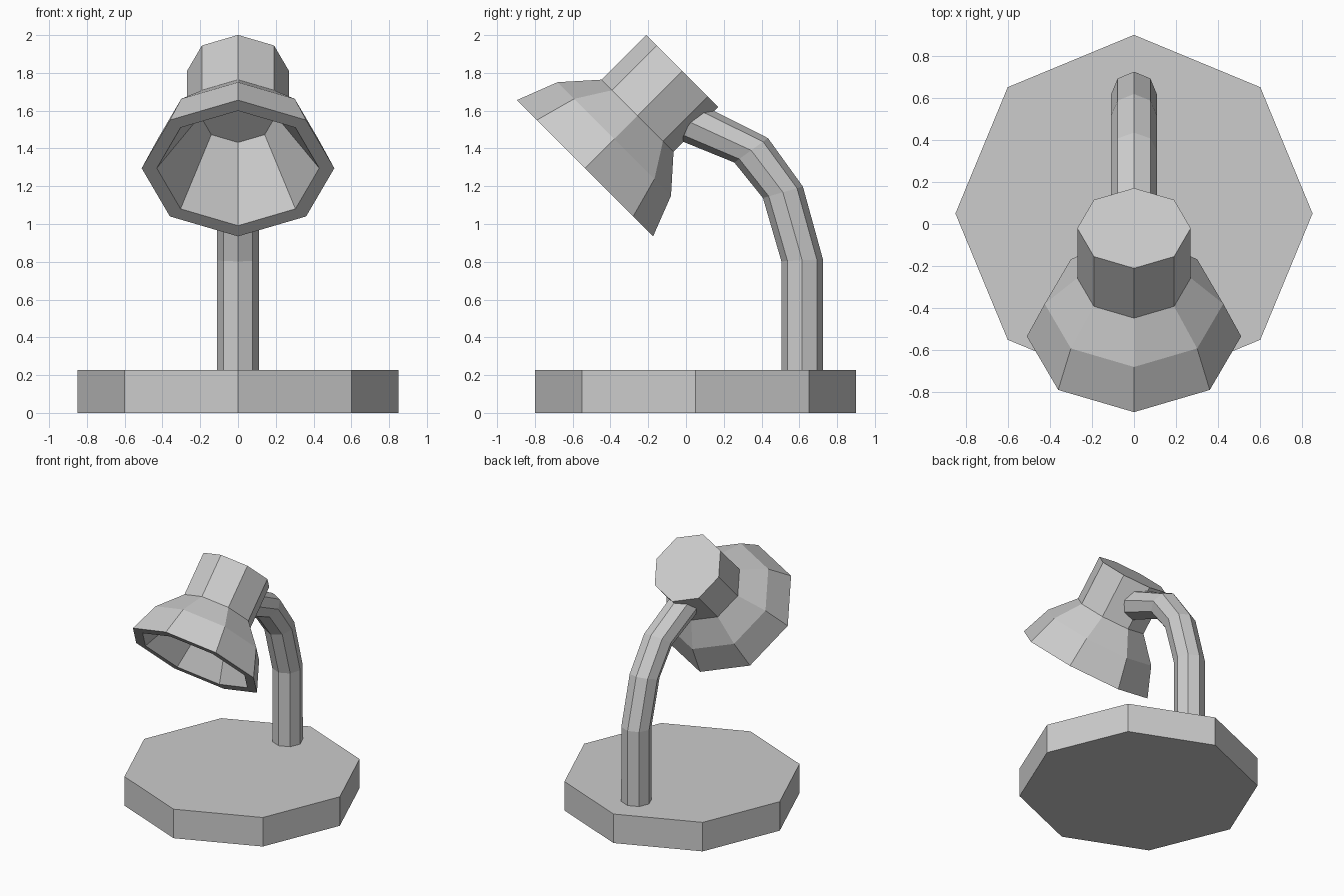
import bpy
import bmesh
from math import sin, cos, pi, radians

cube = bpy.data.objects.get("Cube")
if cube:
    bpy.data.objects.remove(cube, do_unlink=True)

SIDES = 8

grey = bpy.data.materials.new("light grey")
grey.use_nodes = True
colour = (0.604, 0.604, 0.604, 1)
grey.diffuse_color = colour
grey.node_tree.nodes["Principled BSDF"].inputs["Base Color"].default_value = colour


def loft(name, sections):
    """Join octagonal sections (y, z, tilt in degrees, radius) into a closed solid."""
    bm = bmesh.new()
    rings = []
    for y, z, tilt, radius in sections:
        t = radians(tilt)
        ring = []
        for i in range(SIDES):
            a = 2 * pi * i / SIDES
            s = radius * sin(a)
            ring.append(bm.verts.new((radius * cos(a), y + s * cos(t), z + s * sin(t))))
        rings.append(ring)
    for low, high in zip(rings, rings[1:]):
        for i in range(SIDES):
            j = (i + 1) % SIDES
            bm.faces.new((low[i], low[j], high[j], high[i]))
    bm.faces.new(rings[0])
    bm.faces.new(rings[-1])
    bmesh.ops.recalc_face_normals(bm, faces=bm.faces)
    mesh = bpy.data.meshes.new(name)
    bm.to_mesh(mesh)
    bm.free()
    mesh.materials.append(grey)
    obj = bpy.data.objects.new(name, mesh)
    bpy.context.collection.objects.link(obj)
    return obj


# Heavy octagonal foot
loft("base", [(0.05, 0, 0, 0.85), (0.05, 0.228, 0, 0.85)])

# Bent arm, rising from the foot and leaning forward into the head
arm_path = [(0.615, 0.2, 0), (0.615, 0.808, 3), (0.513, 1.168, 16),
            (0.345, 1.39, 36), (0.02, 1.54, 66)]
loft("arm", [(y, z, tilt, 0.11) for y, z, tilt in arm_path])

# Lamp head with hollow shade: distance along the axis from the rear cap, radius
head_profile = [(0, 0.27), (0.335, 0.27), (0.509, 0.425), (0.728, 0.51),
                (0.728, 0.43), (0.335, 0.2)]
axis = cos(pi / 4)
loft("lamp_head", [(-0.02 - d * axis, 1.81 - d * axis, -45, r) for d, r in head_profile])
